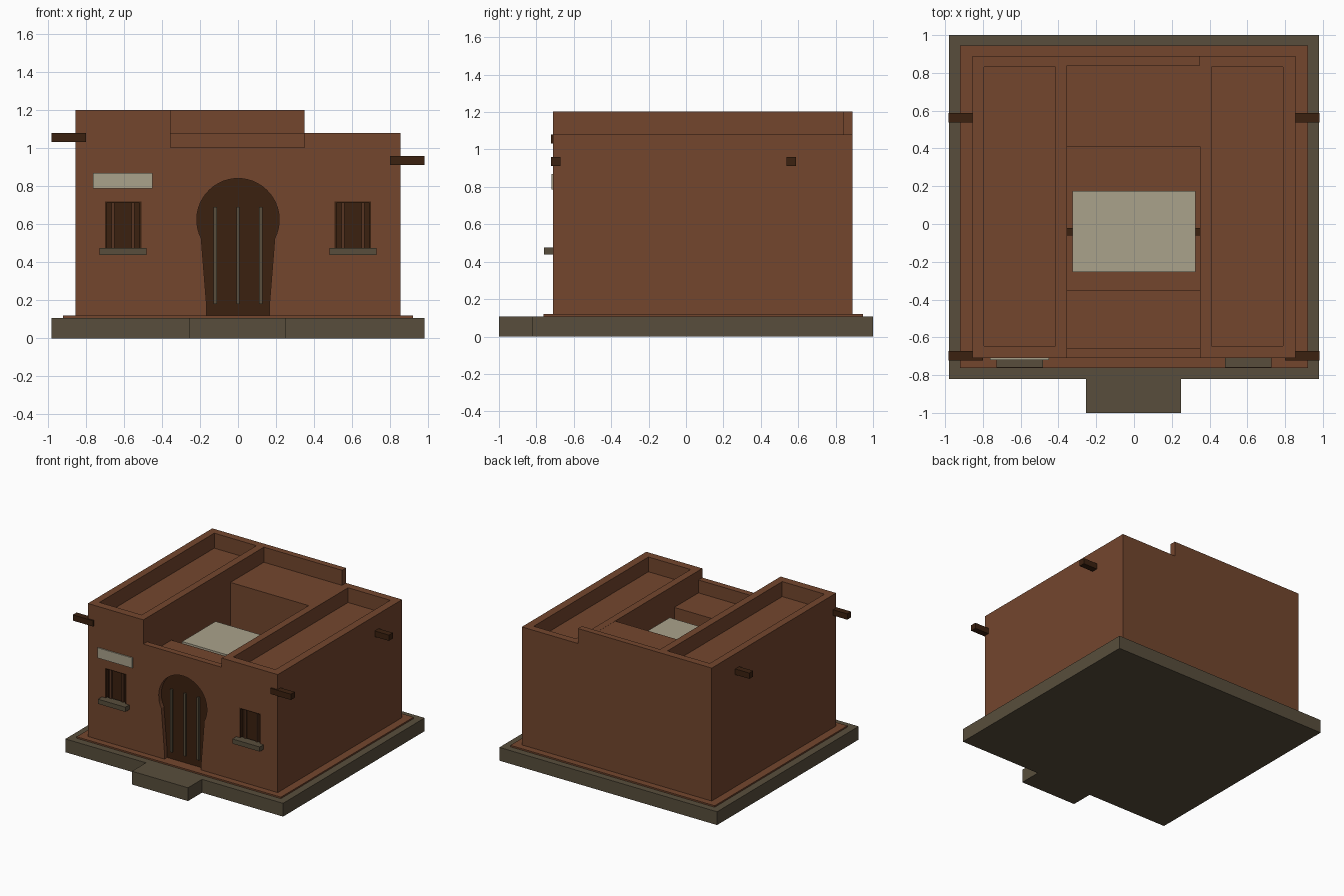
import bpy, bmesh, math
from mathutils import Vector

if "Cube" in bpy.data.objects:
    bpy.data.objects.remove(bpy.data.objects["Cube"])


def material(name, rgb):
    m = bpy.data.materials.new(name)
    m.diffuse_color = (*rgb, 1)
    m.use_nodes = True
    m.node_tree.nodes["Principled BSDF"].inputs["Base Color"].default_value = m.diffuse_color
    return m


CLAY = material("clay_wall", (0.172, 0.061, 0.027))
STONE = material("dark_stone", (0.098, 0.076, 0.045))
WOOD = material("dark_wood", (0.044, 0.015, 0.005))
BAR = material("window_bar_brown", (0.095, 0.036, 0.016))
CREAM = material("pale_cloth", (0.40, 0.36, 0.26))


def prism(name, outline, axis, lo, hi, mat):
    """Extrude a 2D outline along x (outline is y,z) or y (outline is x,z)."""
    def place(p, t):
        return Vector((t, p[0], p[1])) if axis == 'x' else Vector((p[0], t, p[1]))
    bm = bmesh.new()
    a = [bm.verts.new(place(p, lo)) for p in outline]
    b = [bm.verts.new(place(p, hi)) for p in outline]
    bm.faces.new(a)
    bm.faces.new(b)
    n = len(outline)
    for i in range(n):
        j = (i + 1) % n
        bm.faces.new((a[i], a[j], b[j], b[i]))
    bmesh.ops.recalc_face_normals(bm, faces=bm.faces)
    me = bpy.data.meshes.new(name)
    bm.to_mesh(me)
    bm.free()
    me.materials.append(mat)
    ob = bpy.data.objects.new(name, me)
    bpy.context.collection.objects.link(ob)
    return ob


def box(name, x0, x1, y0, y1, z0, z1, mat):
    return prism(name, [(x0, z0), (x1, z0), (x1, z1), (x0, z1)], 'y', y0, y1, mat)


def cut(target, cutter):
    mod = target.modifiers.new("cut", 'BOOLEAN')
    mod.operation = 'DIFFERENCE'
    mod.solver = 'EXACT'
    mod.object = cutter
    bpy.context.view_layer.objects.active = target
    bpy.ops.object.modifier_apply(modifier=mod.name)
    bpy.data.objects.remove(cutter)


# Ground slab with entrance step, and the clay plinth
prism_slab = bmesh.new()
outline = [(-.98, 1), (-.98, -.82), (-.255, -.82), (-.255, -1),
           (.25, -1), (.25, -.82), (.98, -.82), (.98, 1)]
base = prism_slab.faces.new([prism_slab.verts.new((x, y, 0)) for x, y in outline])
top = bmesh.ops.extrude_face_region(prism_slab, geom=[base])
bmesh.ops.translate(prism_slab, vec=(0, 0, .108),
                    verts=[v for v in top["geom"] if isinstance(v, bmesh.types.BMVert)])
bmesh.ops.recalc_face_normals(prism_slab, faces=prism_slab.faces)
slab_mesh = bpy.data.meshes.new("ground_slab")
prism_slab.to_mesh(slab_mesh)
prism_slab.free()
slab_mesh.materials.append(STONE)
bpy.context.collection.objects.link(bpy.data.objects.new("ground_slab", slab_mesh))
box("plinth", -.92, .92, -.762, .945, .10, .12, CLAY)

# House body: taller on the left, lower on the right
FRONT = -.71
house = prism("house_walls", [(-.855, .11), (.855, .11), (.855, 1.08), (.3495, 1.08),
                              (.3495, 1.202), (-.855, 1.202)], 'y', FRONT, .89, CLAY)

# Middle bay: front parapet, front roof, courtyard, back roof
cut(house, prism("bay_cutter", [(-.9, 1.005), (-.66, 1.005), (-.66, .9), (-.35, .9),
                                (-.35, .122), (.41, .122), (.41, 1.079), (.84, 1.079),
                                (.84, 1.4), (-.9, 1.4)], 'x', -.355, .35, CLAY))

# Sunken roofs behind the parapets of the two wings
cut(house, box("left_roof_cutter", -.795, -.415, -.645, .83, 1.08, 1.4, CLAY))
cut(house, box("right_roof_cutter", .41, .79, -.645, .83, .96, 1.4, CLAY))

# Horseshoe doorway
RECESS = FRONT + .04
radius, centre, segs = .217, .624, 32
start = math.radians(-27)
door = [(-.165, .115), (.165, .115), (.165, .17)]
for i in range(segs + 1):
    a = start + (math.pi - 2 * start) * i / segs
    door.append((radius * math.cos(a), centre + radius * math.sin(a)))
door.append((-.165, .17))
cut(house, prism("door_cutter", door, 'y', FRONT - .1, RECESS, CLAY))
prism("door_panel", door, 'y', RECESS - .006, RECESS + .002, WOOD)
for x in (-.12, 0, .12):
    box("door_bar", x - .009, x + .009, RECESS - .02, RECESS - .004, .18, .69, STONE)

# Barred windows with stone sills
for side, s in (("left", -1), ("right", 1)):
    c = .605 * s
    cut(house, box("window_cutter", c - .096, c + .096, FRONT - .1, RECESS, .465, .72, CLAY))
    # dark lining: back plate, jambs and head
    box(side + "_window_panel", c - .096, c + .096, RECESS - .006, RECESS + .002, .465, .72, WOOD)
    for e in (-1, 1):
        x = c + e * .092
        box(side + "_window_jamb", x - .004, x + .004, FRONT + .001, RECESS, .465, .72, WOOD)
        x = c + e * .053
        box(side + "_window_bar", x - .008, x + .008, FRONT + .01, FRONT + .026, .465, .715, BAR)
    box(side + "_window_head", c - .096, c + .096, FRONT + .001, RECESS, .712, .72, WOOD)
    box(side + "_window_sill", c - .123, c + .123, -.76, FRONT + .02, .438, .476, STONE)

# Projecting roof beams, following each wing's height
for s, z in ((-1, 1.033), (1, .912)):
    for y in (-.722, .538):
        x0, x1 = sorted((s * .80, s * .982))
        box("roof_beam", x0, x1, y, y + .05, z, z + .047, WOOD)

# Wall board
box("wall_board", -.762, -.45, FRONT - .009, FRONT + .005, .787, .87, CREAM)

# Courtyard awning on its cross beam
box("awning", -.325, .325, -.255, .175, .83, .86, CREAM)
box("awning_beam", -.356, .351, -.06, -.02, .79, .83, WOOD)
